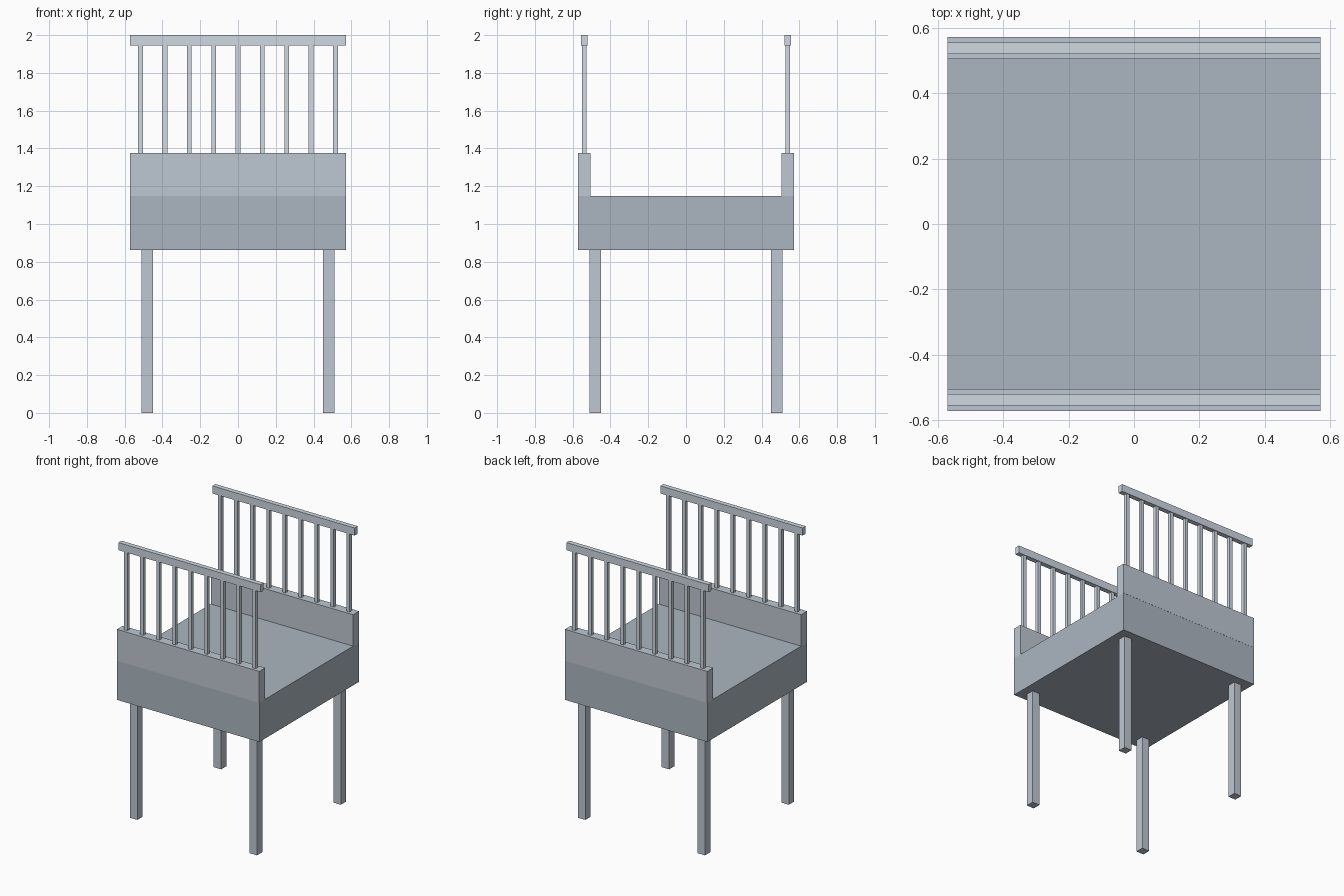
import bpy
import bmesh
from mathutils import Matrix, Vector

if "Cube" in bpy.data.objects:
    bpy.data.objects.remove(bpy.data.objects["Cube"])


def make_material(name, color):
    mat = bpy.data.materials.new(name)
    mat.diffuse_color = (*color, 1)
    mat.use_nodes = True
    mat.node_tree.nodes["Principled BSDF"].inputs["Base Color"].default_value = mat.diffuse_color
    return mat


SEAT_GREY = make_material("dark_blue_grey", (0.41, 0.47, 0.53))
FRAME_GREY = make_material("mid_blue_grey", (0.515, 0.58, 0.645))
RAIL_GREY = make_material("light_blue_grey", (0.62, 0.69, 0.76))


def add_boxes(name, boxes, material):
    """One object from a list of boxes, each given as (low corner, high corner)."""
    bm = bmesh.new()
    for lo, hi in boxes:
        lo, hi = Vector(lo), Vector(hi)
        mat = Matrix.Translation((lo + hi) / 2) @ Matrix.Diagonal((*(hi - lo), 1))
        bmesh.ops.create_cube(bm, size=1, matrix=mat)
    mesh = bpy.data.meshes.new(name)
    bm.to_mesh(mesh)
    bm.free()
    mesh.materials.append(material)
    obj = bpy.data.objects.new(name, mesh)
    bpy.context.collection.objects.link(obj)
    return obj


HALF = 0.572            # half width and depth of the body
BASE, DECK = 0.863, 1.148
PANEL_TOP, RAIL_BOTTOM, TOP = 1.376, 1.945, 2.0
RAIL_Y = 0.539          # centre line of panels, slats and rails
SLATS = 9

# Thick seat block
add_boxes("seat", [((-HALF, -HALF, BASE), (HALF, HALF, DECK))], SEAT_GREY)

# Four square legs
for side_y, end in ((-1, "front"), (1, "back")):
    for side_x, side in ((-1, "left"), (1, "right")):
        x, y, r = side_x * 0.481, side_y * 0.481, 0.03
        add_boxes(f"{end}_{side}_leg", [((x - r, y - r, 0), (x + r, y + r, BASE))], FRAME_GREY)

# Matching guard at front and back: low panel, slats and top rail
for side_y, end in ((-1, "front"), (1, "back")):
    y = side_y * RAIL_Y
    add_boxes(f"{end}_panel",
              [((-HALF, y - 0.034, DECK), (HALF, y + 0.034, PANEL_TOP))], FRAME_GREY)
    slats = []
    for i in range(SLATS):
        x, r = -0.516 + i * 1.032 / (SLATS - 1), 0.0125
        slats.append(((x - r, y - r, PANEL_TOP), (x + r, y + r, RAIL_BOTTOM)))
    add_boxes(f"{end}_slats", slats, RAIL_GREY)
    add_boxes(f"{end}_top_rail",
              [((-HALF, y - 0.0175, RAIL_BOTTOM), (HALF, y + 0.0175, TOP))], RAIL_GREY)
